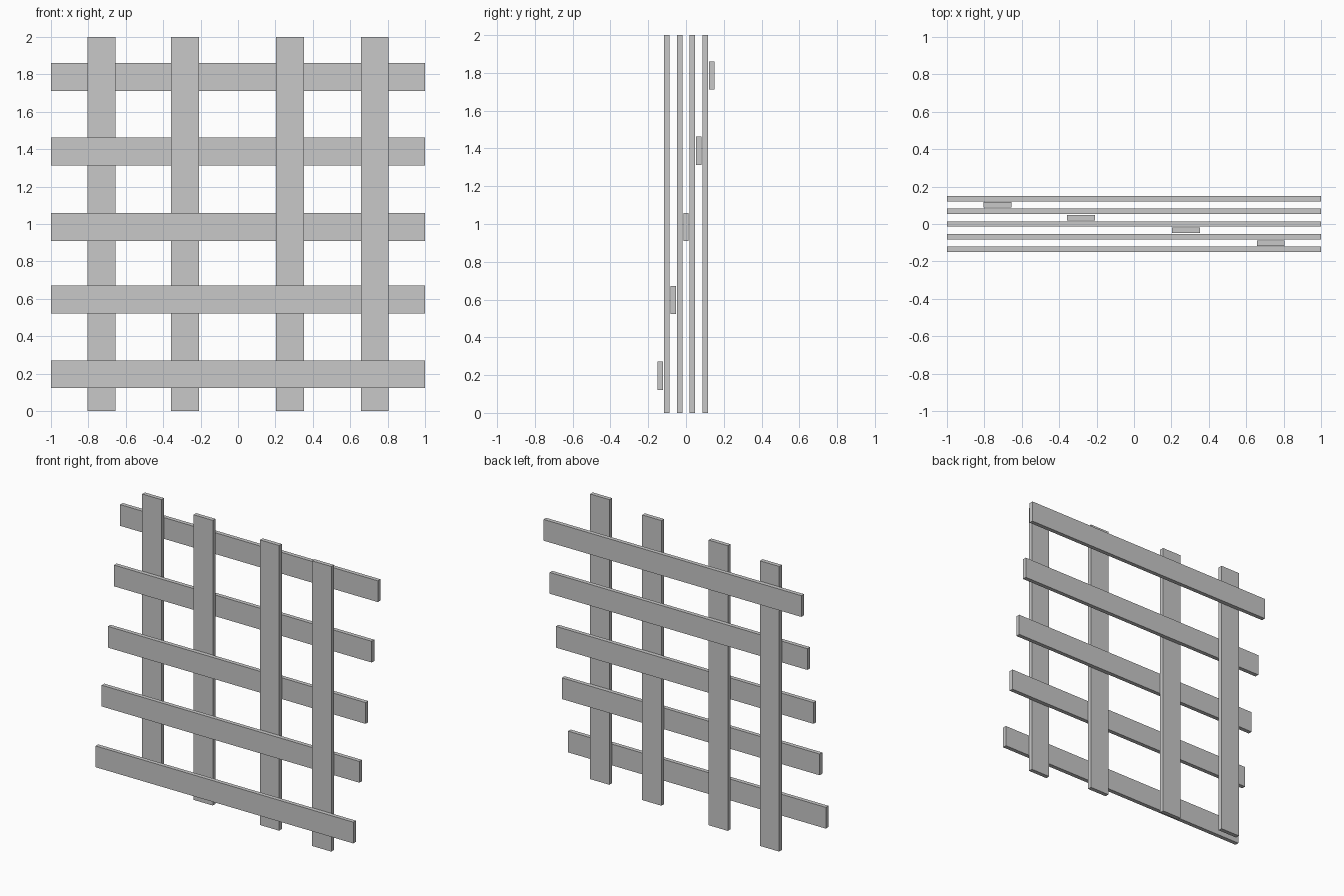
import bpy

if "Cube" in bpy.data.objects:
    bpy.data.objects.remove(bpy.data.objects["Cube"], do_unlink=True)

GREY = (0.578, 0.578, 0.578, 1.0)
LENGTH, WIDTH, THICK = 2.0, 0.149, 0.029
STEP = 0.034  # depth between neighbouring layers

mat = bpy.data.materials.new("slat grey")
mat.use_nodes = True
mat.diffuse_color = GREY
mat.node_tree.nodes["Principled BSDF"].inputs["Base Color"].default_value = GREY


def slat(name, centre, size):
    bpy.ops.mesh.primitive_cube_add(size=1, location=centre)
    obj = bpy.context.object
    obj.name = name
    obj.scale = size
    bpy.ops.object.transform_apply(location=False, rotation=False, scale=True)
    obj.data.materials.append(mat)


# Horizontal slats, stepping backwards as they rise
for i, z in enumerate((0.197, 0.597, 0.984, 1.388, 1.786)):
    slat(f"horizontal_slat_{i + 1}", (0, (2 * i - 4) * STEP, z), (LENGTH, THICK, WIDTH))

# Upright slats, stepping forwards from right to left between the horizontal layers
for i, x in enumerate((-0.73, -0.284, 0.279, 0.731)):
    slat(f"upright_slat_{i + 1}", (x, (3 - 2 * i) * STEP, LENGTH / 2), (WIDTH, THICK, LENGTH))
